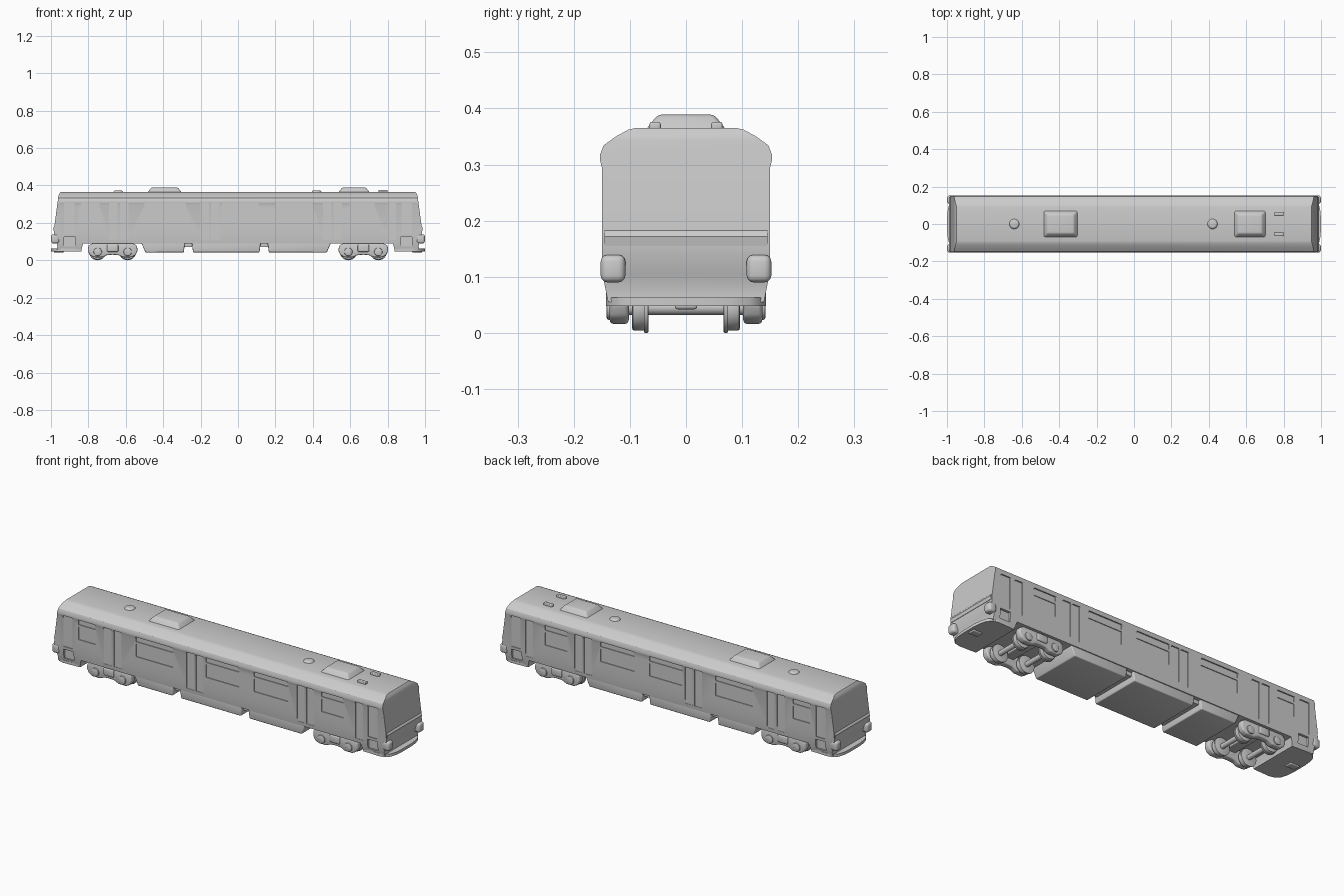
import bpy, bmesh, math
from mathutils import Matrix, Vector

if "Cube" in bpy.data.objects:
    bpy.data.objects.remove(bpy.data.objects["Cube"])


def link(name, bm, angle=35):
    bmesh.ops.recalc_face_normals(bm, faces=bm.faces)
    me = bpy.data.meshes.new(name)
    bm.to_mesh(me)
    bm.free()
    ob = bpy.data.objects.new(name, me)
    bpy.context.collection.objects.link(ob)
    me.shade_smooth()
    me.set_sharp_from_angle(angle=math.radians(angle))
    return ob


def add_prism(bm, pts, axis, lo, hi):
    """Extrude a 2D outline along the given axis."""
    def place(p, t):
        return {'x': (t, p[0], p[1]), 'y': (p[0], t, p[1]), 'z': (p[0], p[1], t)}[axis]
    a = [bm.verts.new(place(p, lo)) for p in pts]
    b = [bm.verts.new(place(p, hi)) for p in pts]
    n = len(pts)
    bm.faces.new(a)
    bm.faces.new(b[::-1])
    for i in range(n):
        bm.faces.new((a[i], a[(i + 1) % n], b[(i + 1) % n], b[i]))


def prism(name, pts, axis, lo, hi, bevel=0.0, seg=3):
    bm = bmesh.new()
    add_prism(bm, pts, axis, lo, hi)
    bmesh.ops.recalc_face_normals(bm, faces=bm.faces)
    if bevel:
        bmesh.ops.bevel(bm, geom=bm.edges[:], offset=bevel, segments=seg,
                        profile=0.5, affect='EDGES')
    return link(name, bm)


def rect(x0, x1, y0, y1):
    return [(x0, y0), (x1, y0), (x1, y1), (x0, y1)]


def box(name, x0, x1, y0, y1, z0, z1, bevel=0.0, seg=3):
    return prism(name, rect(x0, x1, y0, y1), 'z', z0, z1, bevel, seg)


def cylinder(name, x, y, z, r, depth, axis='y', bevel=0.0, r2=None):
    rot = Matrix.Rotation(math.pi / 2, 4, 'X') if axis == 'y' else Matrix()
    bm = bmesh.new()
    bmesh.ops.create_cone(bm, cap_ends=True, segments=28, radius1=r, radius2=r2 or r,
                          depth=depth, matrix=Matrix.Translation((x, y, z)) @ rot)
    if bevel:
        rims = [e for e in bm.edges if any(len(f.verts) > 4 for f in e.link_faces)]
        bmesh.ops.bevel(bm, geom=rims, offset=bevel, segments=2, profile=0.5, affect='EDGES')
    return link(name, bm)


def boolean(ob, cutter, op):
    mod = ob.modifiers.new('cut', 'BOOLEAN')
    mod.object, mod.operation, mod.solver = cutter, op, 'EXACT'
    dg = bpy.context.evaluated_depsgraph_get()
    me = bpy.data.meshes.new_from_object(ob.evaluated_get(dg))
    ob.modifiers.clear()
    ob.data = me
    bpy.data.objects.remove(cutter)
    me.shade_smooth()
    me.set_sharp_from_angle(angle=math.radians(28))


# Car body: cross-section crossed with the side outline
half = [(0.138, 0.05), (0.146, 0.09), (0.150, 0.14), (0.150, 0.295), (0.153, 0.307),
        (0.153, 0.318), (0.147, 0.334), (0.125, 0.350), (0.103, 0.362), (0.09, 0.365)]
body = prism('car_body', half + [(-y, z) for y, z in reversed(half)], 'x', -1.1, 1.1)
side = [(0.828, 0.09), (0.838, 0.055), (0.968, 0.055), (0.966, 0.075), (0.972, 0.105),
        (0.984, 0.14), (0.982, 0.18), (0.960, 0.345), (0.954, 0.358), (0.945, 0.37)]
outline = prism('outline_cutter', side + [(-x, z) for x, z in reversed(side)], 'y', -0.3, 0.3)
boolean(body, outline, 'INTERSECT')

# Shallow window, door and step recesses on both sides (x0, x1, z0, z1)
recesses = [(x0, x1, z0, z1)
            for x0, x1 in [(-0.84, -0.74), (-0.50, -0.28), (-0.085, 0.11), (0.20, 0.40), (0.60, 0.73)]
            for z0, z1 in [(0.20, 0.268), (0.280, 0.306)]]
recesses += [(x, x + 0.045, 0.11, 0.306) for x in (-0.69, -0.63, -0.20, -0.145, 0.455, 0.51, 0.80)]
recesses += [(x, x + 0.055, 0.14, 0.306) for x in (-0.93, 0.875)]
bm = bmesh.new()
for x0, x1, z0, z1 in recesses:
    for s in (-1, 1):
        add_prism(bm, rect(x0, x1, z0, z1), 'y', *sorted((s * 0.146, s * 0.2)))
for s in (-1, 1):
    for x in (-0.93, 0.87):
        add_prism(bm, rect(x, x + 0.06, 0.075, 0.125), 'y', *sorted((s * 0.136, s * 0.2)))
boolean(body, link('recess_cutter', bm), 'DIFFERENCE')

for sx, end in ((-1, 'left'), (1, 'right')):
    # Curved bumper plate under each end
    plan = [(0.838, 0.139), (0.935, 0.143), (0.965, 0.136), (0.985, 0.115), (0.995, 0.08),
            (0.999, 0.04)]
    plan += [(x, -y) for x, y in reversed(plan)]
    prism(end + '_bumper', [(sx * x, y) for x, y in plan], 'z', 0.048, 0.063)
    # Sill below the windscreen
    prism(end + '_end_sill', [(sx * x, z) for x, z in
          [(0.97, 0.19), (0.983, 0.182), (0.988, 0.172), (0.985, 0.155), (0.97, 0.15)]],
          'y', -0.145, 0.145)
    # Corner lamps
    for sy in (-1, 1):
        xs, ys = sorted((sx * 0.955, sx * 0.999)), sorted((sy * 0.108, sy * 0.152))
        box(end + '_lamp', *xs, *ys, 0.09, 0.139, 0.012)
    # Coupler stub
    box(end + '_coupler', *sorted((sx * 0.93, sx * 0.985)), -0.02, 0.02, 0.042, 0.06, 0.005)

# Underfloor equipment boxes
for i, (a, b, c, d) in enumerate([(-0.52, -0.495, -0.29, -0.283), (-0.248, -0.24, 0.115, 0.122),
                                  (0.157, 0.165, 0.475, 0.50)]):
    prism('underfloor_box_%d' % (i + 1), [(a, 0.10), (b, 0.042), (c, 0.042), (d, 0.10)],
          'y', -0.141, 0.141, 0.005)
for x in (-0.266, 0.14):
    box('underfloor_rib', x - 0.02, x + 0.02, -0.125, 0.125, 0.07, 0.1)

# Bogies
for bx, end in ((-0.67, 'left'), (0.67, 'right')):
    frame = [(0.0, 0.03), (0.03, 0.028), (0.055, 0.016), (0.10, 0.016), (0.122, 0.028), (0.133, 0.05),
             (0.130, 0.078), (0.11, 0.09)]
    frame += [(-x, z) for x, z in reversed(frame[1:])]
    for sy in (-1, 1):
        prism(end + '_bogie_frame', [(bx + x, z) for x, z in frame], 'y',
              *sorted((sy * 0.102, sy * 0.136)), 0.007)
        # Spring pack and axle boxes on the frame
        box(end + '_spring_pack', bx - 0.03, bx + 0.03, *sorted((sy * 0.11, sy * 0.143)),
            0.045, 0.085, 0.006)
        for wx in (bx - 0.08, bx + 0.08):
            cylinder(end + '_axle_box', wx, sy * 0.132, 0.045, 0.022, 0.02, 'y', 0.005)
            cylinder(end + '_wheel', wx, sy * 0.083, 0.046, 0.042, 0.026, 'y', 0.004)
            cylinder(end + '_wheel_flange', wx, sy * 0.071, 0.046, 0.046, 0.008, 'y', 0.002)
    for wx in (bx - 0.08, bx + 0.08):
        cylinder(end + '_axle', wx, 0, 0.045, 0.013, 0.23)
    box(end + '_bolster', bx - 0.03, bx + 0.03, -0.11, 0.11, 0.065, 0.095, 0.005)

# Roof pods with sloping sides
for x0, x1 in ((-0.485, -0.30), (0.535, 0.705)):
    bm = bmesh.new()
    bmesh.ops.create_cube(bm, size=1)
    for v in bm.verts:
        up = v.co.z > 0
        inset = 0.022 if up else 0.0
        sx, sy = math.copysign(1, v.co.x), math.copysign(1, v.co.y)
        v.co = Vector(((x0 + x1) / 2 + sx * ((x1 - x0) / 2 - inset), sy * (0.072 - inset),
                       0.389 if up else 0.362))
    bmesh.ops.bevel(bm, geom=bm.edges[:], offset=0.007, segments=3, profile=0.5, affect='EDGES')
    link('roof_pod', bm)

# Roof vents
for x in (-0.64, 0.42):
    cylinder('roof_vent', x, 0, 0.367, 0.03, 0.012, 'z', 0.003, 0.02)
for y in (-0.055, 0.055):
    box('roof_horn', 0.75, 0.80, y - 0.01, y + 0.01, 0.36, 0.376, 0.004)
